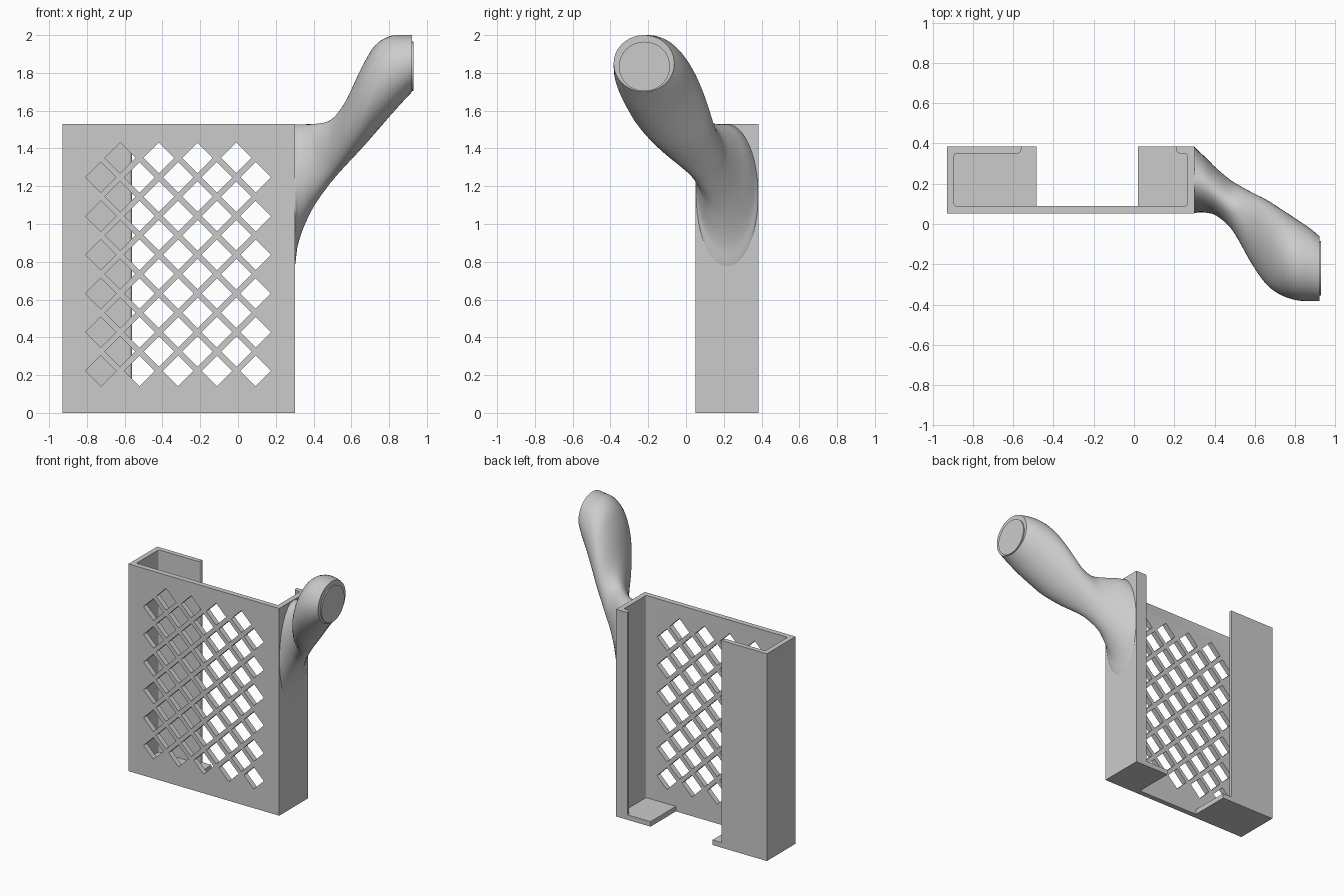
import bpy, bmesh, math
from mathutils import Vector

if "Cube" in bpy.data.objects:
    bpy.data.objects.remove(bpy.data.objects["Cube"])

grey = bpy.data.materials.new("plain grey")
grey.diffuse_color = (0.6, 0.6, 0.6, 1)
grey.use_nodes = True
grey.node_tree.nodes["Principled BSDF"].inputs["Base Color"].default_value = grey.diffuse_color


def make_object(name, bm):
    bmesh.ops.recalc_face_normals(bm, faces=bm.faces)
    mesh = bpy.data.meshes.new(name)
    bm.to_mesh(mesh)
    bm.free()
    mesh.materials.append(grey)
    ob = bpy.data.objects.new(name, mesh)
    bpy.context.collection.objects.link(ob)
    return ob


def prism(bm, points, offset):
    """Extrude a flat outline along the offset vector."""
    face = bm.faces.new([bm.verts.new(p) for p in points])
    ext = bmesh.ops.extrude_face_region(bm, geom=[face])["geom"]
    bmesh.ops.translate(bm, vec=offset, verts=[v for v in ext if isinstance(v, bmesh.types.BMVert)])
    if not face.is_valid or len(face.link_loops if hasattr(face, "link_loops") else face.loops) == 0:
        return


def rectangle(x0, x1, y0, y1):
    return [(x0, y0, 0), (x1, y0, 0), (x1, y1, 0), (x0, y1, 0)]


def arc(cx, cy, r, a0, a1, n=4):
    return [(cx + r * math.cos(math.radians(a0 + (a1 - a0) * i / n)),
             cy + r * math.sin(math.radians(a0 + (a1 - a0) * i / n)), 0) for i in range(n + 1)]


def boolean(ob, other, operation):
    mod = ob.modifiers.new(operation.lower(), 'BOOLEAN')
    mod.operation, mod.object, mod.solver = operation, other, 'EXACT'
    other.hide_render = True
    other.hide_viewport = True


# Holder shell: C-shaped outline extruded upwards
H, X0, X1, Y0, Y1 = 1.53, -0.93, 0.301, 0.051, 0.385
outline = [(X0, Y0, 0), (X1, Y0, 0), (X1, Y1, 0), (0.21, Y1, 0)]
outline += arc(0.23, 0.37, 0.02, 180, 270)
outline += arc(0.253, 0.34, 0.01, 90, 0)
outline += arc(0.253, 0.10, 0.01, 0, -90)
outline += arc(-0.883, 0.10, 0.01, 270, 180)
outline += arc(-0.883, 0.34, 0.01, 180, 90)
outline += arc(-0.58, 0.37, 0.02, 270, 360)
outline += [(-0.56, Y1, 0), (X0, Y1, 0)]
bm = bmesh.new()
prism(bm, outline, Vector((0, 0, H)))
holder = make_object("holder_shell", bm)

# Floor ledges at both bottom corners
for name, x0, x1 in (("left_ledge", X0, -0.485), ("right_ledge", 0.02, X1)):
    bm = bmesh.new()
    prism(bm, rectangle(x0, x1, Y0, Y1), Vector((0, 0, 0.037)))
    boolean(holder, make_object(name + "_helper", bm), 'UNION')

# Lattice of diamond holes in the front panel
bm = bmesh.new()
STEP, R = 0.205, 0.081
for cols, bx, bz in ((5, -0.7265, 0.222), (4, -0.624, 0.325)):
    for i in range(cols):
        for k in range(6):
            x, z = bx + i * STEP, bz + k * STEP
            prism(bm, [(x - R, 0, z), (x, 0, z - R), (x + R, 0, z), (x, 0, z + R)],
                  Vector((0, 0.2, 0)))
boolean(holder, make_object("lattice_cutter", bm), 'DIFFERENCE')

# Apply the booleans and drop the helpers
bpy.context.view_layer.update()
final = bpy.data.meshes.new_from_object(holder.evaluated_get(bpy.context.evaluated_depsgraph_get()))
holder.modifiers.clear()
holder.data = final
for ob in list(bpy.data.objects):
    if ob.hide_render:
        bpy.data.objects.remove(ob)

# Handle: skewed oval sections (x, y low, y high, z low, z high, skew)
SECTIONS = [
    (0.285, 0.053, 0.384, 0.73, 1.527, 0),
    (0.302, 0.054, 0.382, 0.78, 1.528, 0),
    (0.315, 0.057, 0.368, 0.88, 1.528, 0),
    (0.351, 0.057, 0.335, 0.99, 1.528, 0),
    (0.406, 0.043, 0.28, 1.10, 1.53, -0.06),
    (0.480, -0.02, 0.218, 1.205, 1.545, -0.14),
    (0.530, -0.10, 0.188, 1.265, 1.59, -0.18),
    (0.580, -0.19, 0.16, 1.32, 1.67, -0.2),
    (0.655, -0.297, 0.122, 1.40, 1.83, -0.2),
    (0.725, -0.35, 0.078, 1.48, 1.945, -0.17),
    (0.805, -0.378, 0.025, 1.572, 1.995, -0.1),
    (0.875, -0.383, -0.022, 1.65, 2.0, -0.03),
    (0.922, -0.383, -0.062, 1.70, 2.0, 0),
]


def spline(rows, sub):
    """Smooth curve through the rows."""
    out = []
    for i in range(len(rows) - 1):
        p0, p1, p2, p3 = (rows[min(max(i + j, 0), len(rows) - 1)] for j in (-1, 0, 1, 2))
        h = p2[0] - p1[0]
        for s in range(sub):
            t = s / sub
            row = []
            for a, b, c, d in zip(p0, p1, p2, p3):
                m1 = (c - a) / (p2[0] - p0[0]) * h
                m2 = (d - b) / (p3[0] - p1[0]) * h
                row.append((2*t**3 - 3*t**2 + 1) * b + (t**3 - 2*t**2 + t) * m1
                           + (3*t**2 - 2*t**3) * c + (t**3 - t**2) * m2)
            out.append(row)
    return out + [rows[-1]]


N = 48
bm = bmesh.new()
rings = []
# The last two rows form the small raised end cap
for x, ya, yb, za, zb, skew in spline(SECTIONS, 4) + [(0.922, -0.355, -0.085, 1.703, 1.965, 0),
                                                      (0.93, -0.355, -0.085, 1.703, 1.965, 0)]:
    ring = []
    for i in range(N):
        t = 2 * math.pi * i / N
        ring.append(bm.verts.new((x, (ya + yb) / 2 + (yb - ya) / 2 * math.cos(t),
                                  (za + zb) / 2 + (zb - za) / 2 * math.sin(t + math.asin(skew)))))
    rings.append(ring)
for a, b in zip(rings, rings[1:]):
    for i in range(N):
        bm.faces.new((a[i], a[(i + 1) % N], b[(i + 1) % N], b[i]))
bm.faces.new(rings[0])
bm.faces.new(rings[-1])
handle = make_object("handle", bm)

# Smooth shading with crisp edges
for ob in (holder, handle):
    bpy.ops.object.select_all(action='DESELECT')
    ob.select_set(True)
    bpy.context.view_layer.objects.active = ob
    bpy.ops.object.shade_smooth_by_angle(angle=math.radians(35))
